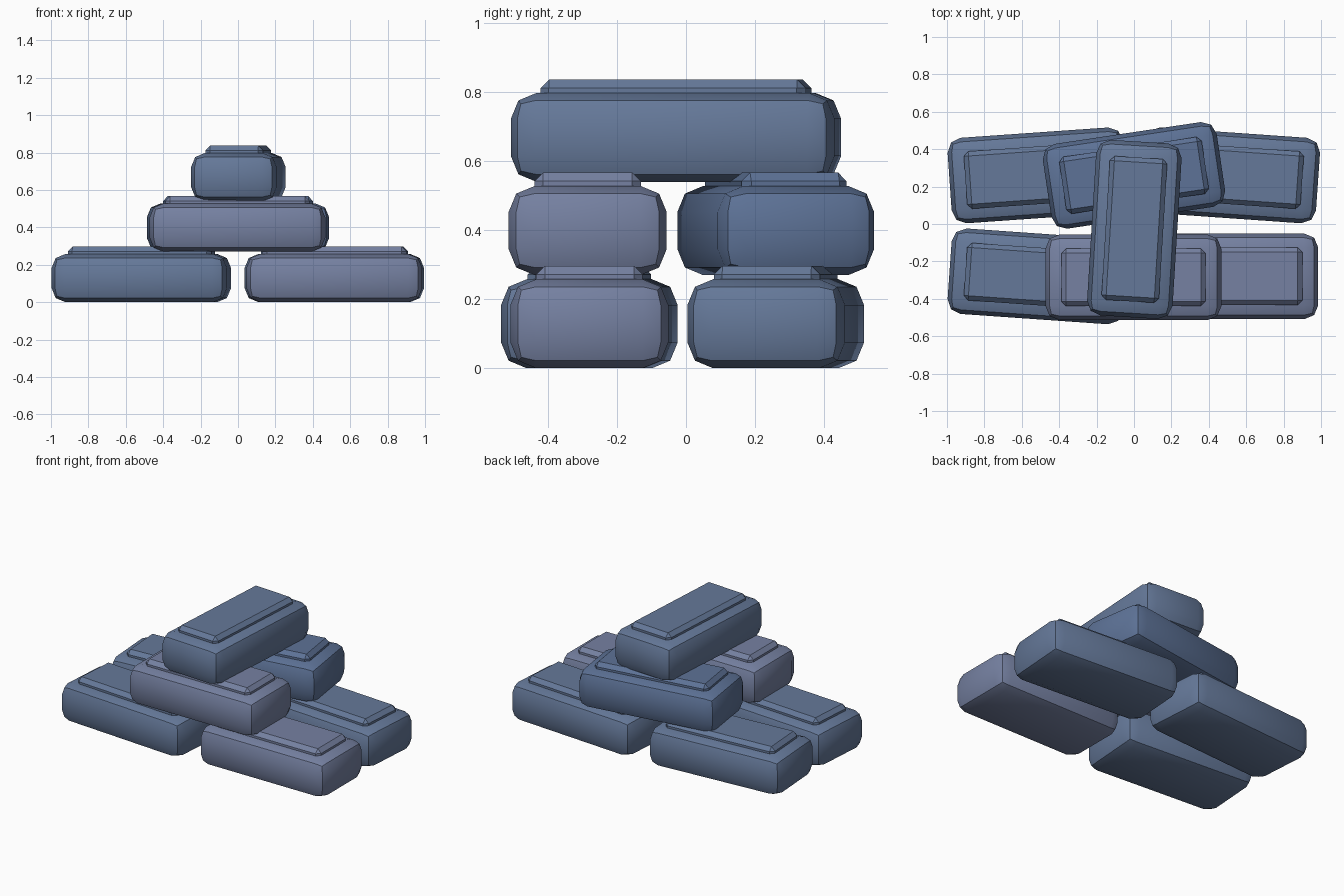
import bpy, bmesh, math
from mathutils import Matrix

if "Cube" in bpy.data.objects:
    bpy.data.objects.remove(bpy.data.objects["Cube"])

LENGTH, WIDTH, HEIGHT = 0.94, 0.458, 0.258
STEP = 0.27          # vertical distance between layers


def tint(name, rgb):
    m = bpy.data.materials.new(name)
    m.diffuse_color = (*rgb, 1)
    m.use_nodes = True
    m.node_tree.nodes["Principled BSDF"].inputs["Base Color"].default_value = m.diffuse_color
    return m


TINTS = {
    "mid": tint("steel_blue", (0.13, 0.19, 0.32)),
    "light": tint("pale_steel", (0.18, 0.22, 0.36)),
    "deep": tint("deep_steel", (0.11, 0.17, 0.31)),
}


def bevelled_box(name, size, z, bevel, segments, place, mat):
    bm = bmesh.new()
    bmesh.ops.create_cube(bm, size=1, matrix=Matrix.Translation((0, 0, z)) @ Matrix.Diagonal((*size, 1)))
    bmesh.ops.bevel(bm, geom=bm.edges[:], offset=bevel, offset_type='OFFSET',
                    segments=segments, profile=0.5, affect='EDGES', clamp_overlap=True)
    bmesh.ops.recalc_face_normals(bm, faces=bm.faces[:])
    mesh = bpy.data.meshes.new(name)
    bm.to_mesh(mesh)
    bm.free()
    mesh.materials.append(mat)
    ob = bpy.data.objects.new(name, mesh)
    bpy.context.collection.objects.link(ob)
    ob.matrix_world = place
    bpy.ops.object.select_all(action='DESELECT')
    ob.select_set(True)
    bpy.context.view_layer.objects.active = ob
    bpy.ops.object.shade_smooth_by_angle(angle=math.radians(30))
    return ob


def ingot(name, x, y, layer, degrees, color):
    place = Matrix.Translation((x, y, layer * STEP)) @ Matrix.Rotation(math.radians(degrees), 4, 'Z')
    # rounded bar
    bevelled_box(name + "_bar", (LENGTH, WIDTH, HEIGHT), HEIGHT / 2, 0.075, 2, place, TINTS[color])
    # raised plate on the top, partly sunk into the bar
    bevelled_box(name + "_top_plate", (0.77, 0.308, 0.09), 0.297 - 0.045, 0.025, 1, place, TINTS[color])


# bottom layer
ingot("bottom_front_left", -0.517, -0.28, 0, -4, "mid")
ingot("bottom_front_right", 0.515, -0.28, 0, 0, "light")
ingot("bottom_back_left", -0.517, 0.26, 0, 4, "mid")
ingot("bottom_back_right", 0.515, 0.26, 0, -4, "mid")
# middle layer
ingot("middle_front", -0.003, -0.285, 1, 0, "light")
ingot("middle_back", 0.0, 0.26, 1, 8.5, "deep")
# top bar, laid across
ingot("top", 0.002, -0.029, 2, 86.5, "mid")
